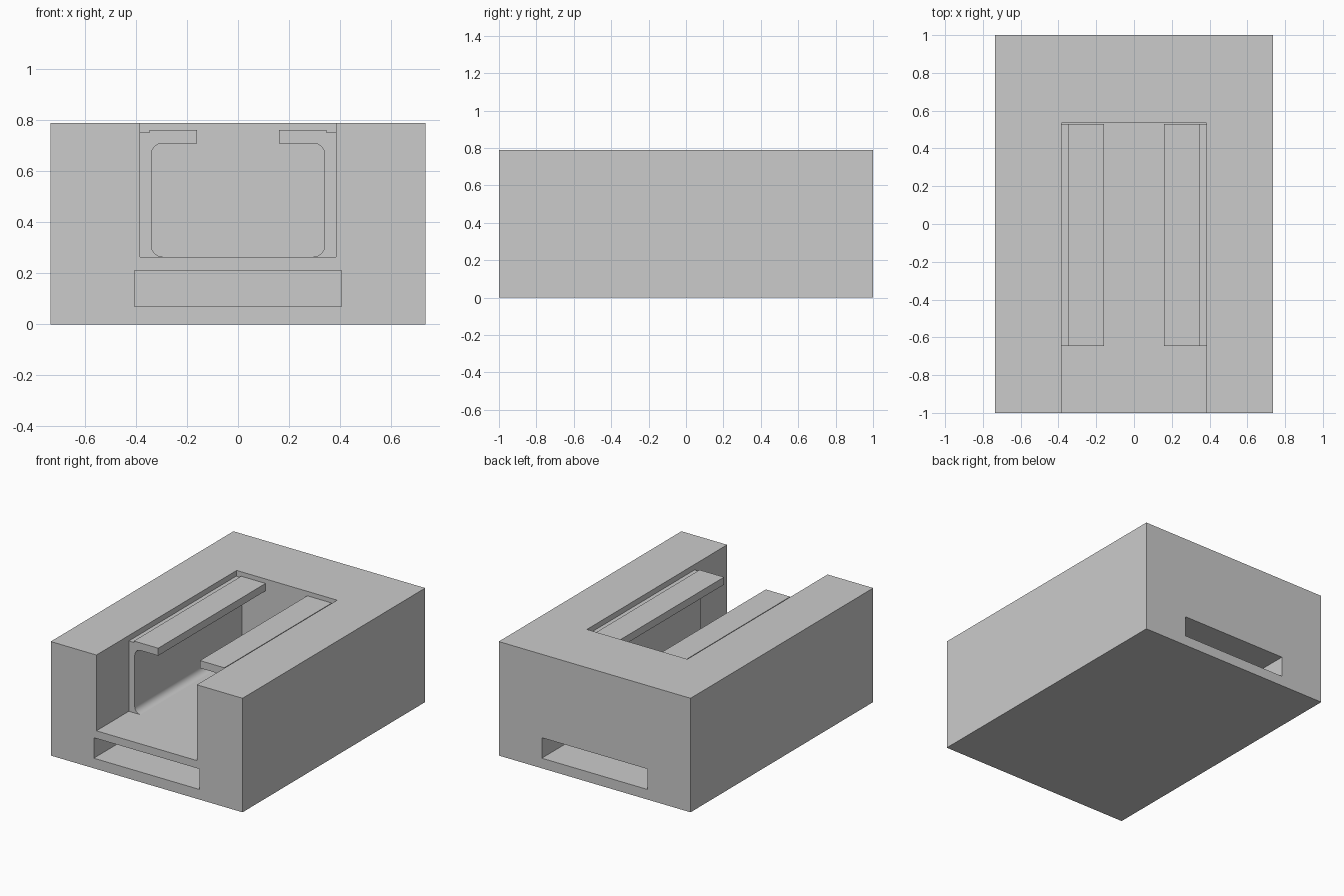
import bpy
import bmesh
import math

cube = bpy.data.objects.get("Cube")
if cube:
    bpy.data.objects.remove(cube, do_unlink=True)

grey = bpy.data.materials.new("plain grey")
grey.use_nodes = True
colour = (0.6, 0.6, 0.6, 1)
grey.diffuse_color = colour
grey.node_tree.nodes["Principled BSDF"].inputs["Base Color"].default_value = colour


def prism(name, profile, y0, y1):
    """Extrude an x-z profile from y0 to y1."""
    bm = bmesh.new()
    face = bm.faces.new([bm.verts.new((x, y0, z)) for x, z in profile])
    moved = bmesh.ops.extrude_face_region(bm, geom=[face])["geom"]
    verts = [v for v in moved if isinstance(v, bmesh.types.BMVert)]
    bmesh.ops.translate(bm, verts=verts, vec=(0, y1 - y0, 0))
    bmesh.ops.recalc_face_normals(bm, faces=bm.faces)
    mesh = bpy.data.meshes.new(name)
    bm.to_mesh(mesh)
    bm.free()
    mesh.materials.append(grey)
    obj = bpy.data.objects.new(name, mesh)
    bpy.context.collection.objects.link(obj)
    return obj


def box(name, half_width, z0, z1, y0, y1):
    w = half_width
    return prism(name, [(-w, z0), (w, z0), (w, z1), (-w, z1)], y0, y1)


def activate(obj):
    bpy.ops.object.select_all(action="DESELECT")
    obj.select_set(True)
    bpy.context.view_layer.objects.active = obj


def arc(cx, cz, r, start, end, steps=8):
    angles = [math.radians(start + (end - start) * i / steps) for i in range(steps + 1)]
    return [(cx + r * math.cos(a), cz + r * math.sin(a)) for a in angles]


# Block with an open channel and a flat pocket in each end
FLOOR, TOP, WALL, BACK = 0.265, 0.79, 0.385, 0.535
block = box("block", 0.735, 0, TOP, -1, 1)
cutters = [
    box("channel_cutter", WALL, FLOOR, 1, -1.2, BACK),
    box("front_pocket_cutter", 0.405, 0.07, 0.212, -1.2, -0.05),
    box("back_pocket_cutter", 0.405, 0.07, 0.212, 0.05, 1.2),
]
activate(block)
for cutter in cutters:
    cutter.hide_render = True
    cut = block.modifiers.new(cutter.name, "BOOLEAN")
    cut.operation = "DIFFERENCE"
    cut.solver = "EXACT"
    cut.object = cutter
    bpy.ops.object.modifier_apply(modifier=cut.name)
    bpy.data.objects.remove(cutter, do_unlink=True)

# Hooked rails with filleted inner corners, one on each side of the channel
INNER, LIP, R = 0.34, 0.71, 0.045
rail_profile = (
    [(WALL, FLOOR), (WALL, 0.752), (0.347, 0.752), (0.347, 0.762), (0.16, 0.762), (0.16, LIP)]
    + arc(INNER - R, LIP - R, R, 90, 0)
    + arc(INNER - R, FLOOR + R, R, 0, -90)
)
for name, side in (("left_rail", 1), ("right_rail", -1)):
    rail = prism(name, [(side * x, z) for x, z in rail_profile], -0.645, BACK - 0.005)
    activate(rail)
    bpy.ops.object.shade_smooth_by_angle(angle=math.radians(30))
